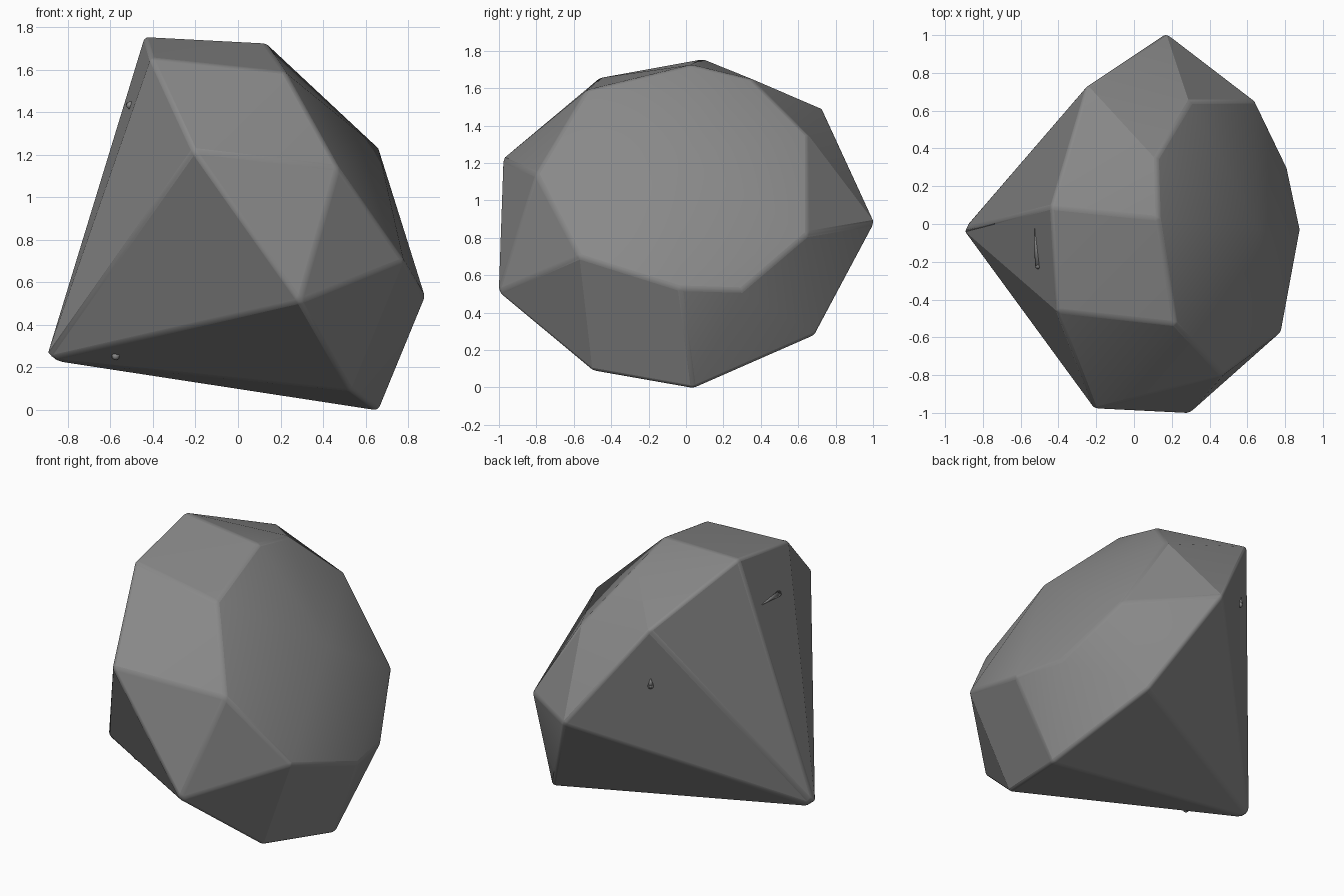
import bpy, bmesh
from mathutils import Vector

if "Cube" in bpy.data.objects:
    bpy.data.objects.remove(bpy.data.objects["Cube"])

# Dark grey stone
stone = bpy.data.materials.new("dark_grey")
stone.diffuse_color = (0.25, 0.25, 0.25, 1)
stone.use_nodes = True
stone.node_tree.nodes["Principled BSDF"].inputs["Base Color"].default_value = stone.diffuse_color

# Tilted nine-sided gem: girdle ring, crown ring, domed table and pavilion tip
tip = (-0.905, -0.03, 0.235)
table_peak = (0.66, -0.03, 1.23)
girdle = [(-0.44, 0.09, 1.755), (-0.25, 0.73, 1.49), (0.17, 1.01, 0.88),
          (0.47, 0.69, 0.28), (0.66, 0.04, -0.005), (0.53, -0.50, 0.09),
          (0.29, -1.005, 0.51), (-0.21, -0.98, 1.22), (-0.41, -0.46, 1.655)]
crown = [(0.13, 0.03, 1.725), (0.12, 0.35, 1.65), (0.30, 0.65, 1.35),
         (0.64, 0.65, 0.82), (0.81, 0.30, 0.52), (0.88, -0.03, 0.53),
         (0.78, -0.57, 0.70), (0.47, -0.80, 1.14), (0.22, -0.53, 1.59)]

bm = bmesh.new()
for p in girdle + crown + [tip, table_peak]:
    bm.verts.new(p)
bmesh.ops.convex_hull(bm, input=bm.verts)
bmesh.ops.recalc_face_normals(bm, faces=bm.faces)
mesh = bpy.data.meshes.new("gem")
bm.to_mesh(mesh)
bm.free()
gem = bpy.data.objects.new("gem", mesh)
bpy.context.collection.objects.link(gem)
mesh.materials.append(stone)
bpy.context.view_layer.update()


# Droplet: a tapering tail lying on the pavilion that ends in a small bead
def droplet(name, start, end):
    a, b = (gem.closest_point_on_mesh(Vector(p))[1] for p in (start, end))
    d = b - a
    bpy.ops.mesh.primitive_cone_add(vertices=12, radius1=0.002, radius2=0.018, depth=d.length,
                                    location=(a + b) / 2,
                                    rotation=d.to_track_quat('Z', 'Y').to_euler())
    tail = bpy.context.object
    tail.name = name + "_tail"
    bpy.ops.mesh.primitive_uv_sphere_add(segments=12, ring_count=8, radius=0.018, location=b)
    bead = bpy.context.object
    bead.name = name + "_bead"
    for ob in (tail, bead):
        ob.data.shade_smooth()
        ob.data.materials.append(stone)


droplet("droplet_1", (-0.49, -0.02, 1.43), (-0.50, -0.22, 1.43))
droplet("droplet_2", (-0.23, 0.69, 1.16), (-0.23, 0.69, 1.11))
droplet("droplet_3", (-0.55, -0.21, 0.28), (-0.57, -0.20, 0.27))

# Softly worn facet edges
bev = gem.modifiers.new("worn_edges", 'BEVEL')
bev.width = 0.016
bev.segments = 3
bev.limit_method = 'ANGLE'
bev.angle_limit = 0.4
bpy.ops.object.select_all(action='DESELECT')
gem.select_set(True)
bpy.context.view_layer.objects.active = gem
bpy.ops.object.shade_smooth_by_angle(angle=0.35)
